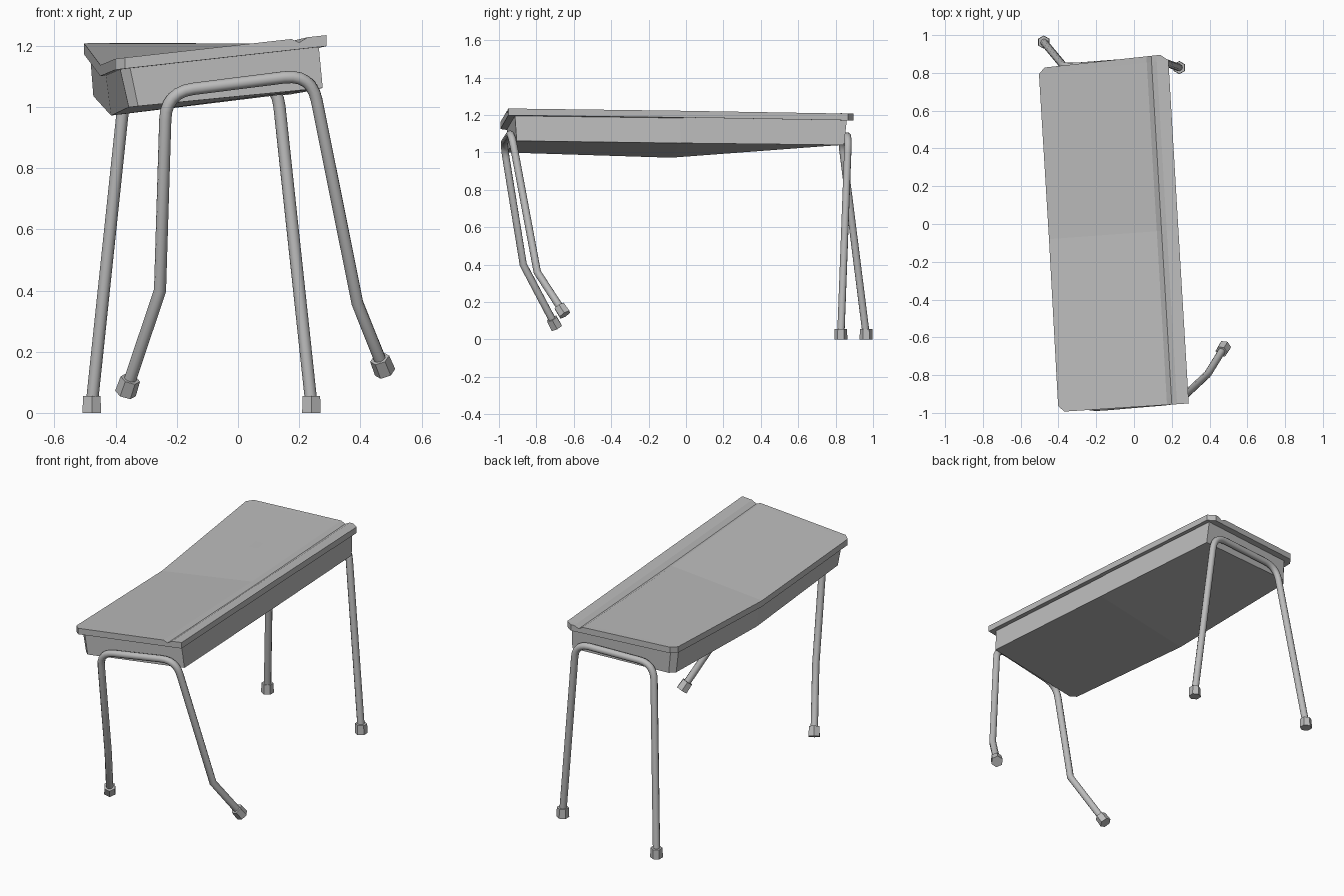
import bpy, bmesh
from mathutils import Vector

cube = bpy.data.objects.get("Cube")
if cube:
    bpy.data.objects.remove(cube, do_unlink=True)

grey = bpy.data.materials.new("plain_grey")
grey.use_nodes = True
colour = (0.5, 0.5, 0.5, 1)
grey.diffuse_color = colour
grey.node_tree.nodes["Principled BSDF"].inputs["Base Color"].default_value = colour


def add_object(name, mesh, smooth=False):
    obj = bpy.data.objects.new(name, mesh)
    bpy.context.collection.objects.link(obj)
    mesh.materials.clear()
    mesh.materials.append(grey)
    for poly in mesh.polygons:
        poly.use_smooth = smooth
        poly.material_index = 0
    return obj


def loft(name, sections):
    """Skin closed sections and cap both ends."""
    bm = bmesh.new()
    rings = [[bm.verts.new(p) for p in s] for s in sections]
    for a, b in zip(rings, rings[1:]):
        for i in range(len(a)):
            j = (i + 1) % len(a)
            bm.faces.new((a[i], a[j], b[j], b[i]))
    bm.faces.new(rings[0])
    bm.faces.new(rings[-1])
    bmesh.ops.recalc_face_normals(bm, faces=bm.faces)
    mesh = bpy.data.meshes.new(name)
    bm.to_mesh(mesh)
    bm.free()
    return add_object(name, mesh)


def rail(points, v):
    """Point on a front-middle-back rail, v from -1 to 1."""
    front, mid, back = (Vector(p) for p in points)
    return mid.lerp(back, v) if v >= 0 else mid.lerp(front, -v)


def across(left, right, v, u, dz=0):
    return rail(left, v).lerp(rail(right, v), u) + Vector((0, 0, dz))


# Warped top with a pencil groove and clipped corners
TOP_L = [(-0.40, -0.995, 1.158), (-0.45, -0.08, 1.137), (-0.505, 0.825, 1.21)]
TOP_R = [(0.29, -0.95, 1.235), (0.235, -0.03, 1.223), (0.18, 0.90, 1.207)]
PROFILE = [(0, 0), (0.833, 0), (0.87, -0.014), (0.91, 0), (1, 0), (1, -0.036), (0, -0.036)]
STATIONS = [(-1, 0.045, 1), (-0.965, 0, 1), (0, 0, 1), (0.965, 0, 1), (1, 0.045, 0.94)]
loft("desk_top", [[across(TOP_L, TOP_R, v, min(max(u, lo), hi), dz) for u, dz in PROFILE]
                  for v, lo, hi in STATIONS])

# Tapered box under the top, bent in the middle
LOW_L = [(-0.355, -0.965, 1.0), (-0.415, -0.08, 0.972), (-0.475, 0.80, 1.038)]
LOW_R = [(0.277, -0.905, 1.062), (0.222, -0.03, 1.05), (0.165, 0.845, 1.04)]
box = []
for v, lo in [(-1, 0.045), (-0.965, 0), (0, 0), (0.965, 0), (1, 0.045)]:
    t = v * 0.96
    box.append([across(TOP_L, TOP_R, t, 0.025 + lo, -0.03),
                across(TOP_L, TOP_R, t, 0.965, -0.03),
                across(LOW_L, LOW_R, v, 1),
                across(LOW_L, LOW_R, v, lo)])
loft("desk_box", box)


def fillet(a, corner, b, size=0.09, steps=6):
    """Rounded corner between two straight runs."""
    p = corner + (a - corner).normalized() * size
    q = corner + (b - corner).normalized() * size
    return [p.lerp(corner, i / steps).lerp(corner.lerp(q, i / steps), i / steps)
            for i in range(steps + 1)]


def tube(name, path, radius=0.02):
    curve = bpy.data.curves.new(name, "CURVE")
    curve.dimensions = "3D"
    curve.bevel_depth = radius
    curve.bevel_resolution = 3
    curve.use_fill_caps = True
    spline = curve.splines.new("POLY")
    spline.points.add(len(path) - 1)
    for point, co in zip(spline.points, path):
        point.co = (*co, 1)
    helper = bpy.data.objects.new(name + "_curve", curve)
    bpy.context.collection.objects.link(helper)
    bpy.context.view_layer.update()
    graph = bpy.context.evaluated_depsgraph_get()
    mesh = bpy.data.meshes.new_from_object(helper.evaluated_get(graph))
    bpy.data.objects.remove(helper, do_unlink=True)
    bpy.data.curves.remove(curve)
    return add_object(name, mesh, True)


def foot(name, centre, direction):
    mesh = bpy.data.meshes.new(name)
    bm = bmesh.new()
    bmesh.ops.create_cone(bm, cap_ends=True, segments=6, radius1=0.035, radius2=0.033, depth=0.056)
    bm.to_mesh(mesh)
    bm.free()
    obj = add_object(name, mesh)
    obj.location = centre
    obj.rotation_euler = direction.to_track_quat("Z", "Y").to_euler()


def leg_frame(name, points, upright):
    """Bent tube from foot to foot; the two highest inner points are rounded."""
    pts = [Vector(p) for p in points]
    k = len(pts) // 2
    path = (pts[:k - 1] + fillet(pts[k - 2], pts[k - 1], pts[k])
            + fillet(pts[k - 1], pts[k], pts[k + 1]) + pts[k + 1:])
    tube(name + "_legs", path)
    for side, end, nxt in (("right", pts[0], pts[1]), ("left", pts[-1], pts[-2])):
        foot(f"{name}_{side}_foot", end, Vector((0, 0, 1)) if upright else nxt - end)


# Front frame has buckled lower legs, back frame has straight splayed legs
leg_frame("front", [(-0.36, -0.705, 0.087), (-0.255, -0.87, 0.40), (-0.235, -0.975, 1.048),
                    (0.24, -0.935, 1.108), (0.39, -0.795, 0.36), (0.472, -0.662, 0.155)], False)
leg_frame("back", [(-0.478, 0.963, 0.028), (-0.367, 0.83, 1.08),
                   (0.126, 0.868, 1.09), (0.24, 0.828, 0.028)], True)
